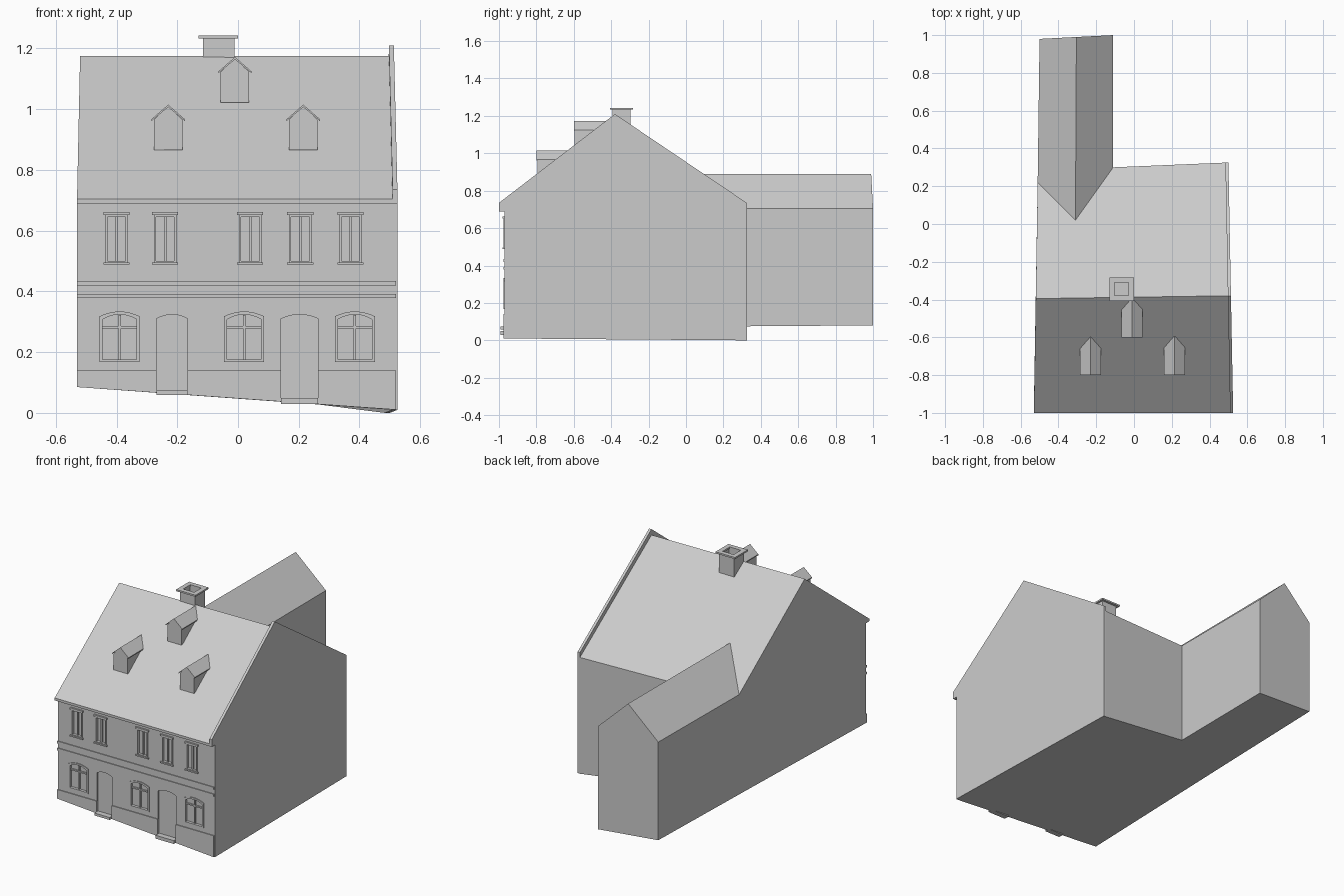
import bpy, bmesh, math

cube = bpy.data.objects.get("Cube")
if cube:
    bpy.data.objects.remove(cube, do_unlink=True)

GREY = (0.6, 0.6, 0.6, 1.0)
plaster = bpy.data.materials.new("plain grey")
plaster.use_nodes = True
plaster.diffuse_color = GREY
plaster.node_tree.nodes["Principled BSDF"].inputs["Base Color"].default_value = GREY

WALL = -0.97      # front wall plane
EAVE = 0.705      # eave height
RELIEF = 0.005    # raised trim
RECESS = 0.012    # depth of openings


def make(name, verts, faces):
    mesh = bpy.data.meshes.new(name)
    mesh.from_pydata(verts, [], faces)
    bm = bmesh.new()
    bm.from_mesh(mesh)
    bmesh.ops.recalc_face_normals(bm, faces=bm.faces)
    bm.to_mesh(mesh)
    bm.free()
    mesh.materials.append(plaster)
    obj = bpy.data.objects.new(name, mesh)
    bpy.context.collection.objects.link(obj)
    return obj


def loft(name, first, second):
    """Closed solid between two matching outlines."""
    n = len(first)
    sides = [(i, (i + 1) % n, n + (i + 1) % n, n + i) for i in range(n)]
    return make(name, first + second, [tuple(range(n)), tuple(range(n, 2 * n))] + sides)


def prism(name, outline, near, far):
    """Front outline (x, z) pushed along y."""
    return loft(name, [(x, near, z) for x, z in outline], [(x, far, z) for x, z in outline])


def box(name, x0, x1, y0, y1, z0, z1):
    return prism(name, [(x0, z0), (x1, z0), (x1, z1), (x0, z1)], y0, y1)


def arch(cx, half, bottom, spring, rise, steps=8):
    """Opening outline with a shallow arched head."""
    head = []
    for i in range(steps + 1):
        t = 1 - 2 * i / steps
        head.append((cx + half * t, spring + rise * (1 - t * t)))
    return [(cx - half, bottom), (cx + half, bottom)] + head


def surround(name, outer, inner):
    """Raised ring round an opening."""
    n = len(outer)
    verts = [(x, y, z) for ring, y in ((outer, WALL), (outer, WALL - RELIEF),
             (inner, WALL - RELIEF), (inner, WALL)) for x, z in ring]
    faces = [(a * n + i, a * n + (i + 1) % n, b * n + (i + 1) % n, b * n + i)
             for a, b in ((0, 1), (1, 2), (2, 3), (3, 0)) for i in range(n)]
    return make(name, verts, faces)


def side_x(y):
    """The right wall leans in towards the back."""
    return 0.525 - 0.019 * (y + 1)


def ground(x):
    """Sloping foot of the front wall."""
    return 0.085 - 0.071 * (x + 0.53)


def right(y, z):
    return (side_x(y) - 0.016, y, z)


# House body with rear wing, as named corners
p = dict(
    front_foot_l=(-0.53, WALL, 0.085), front_foot_r=right(WALL, 0.01),
    back_foot_r=right(0.325, 0), corner_foot=(-0.11, 0.3, 0.075),
    wing_foot_r=(-0.11, 1, 0.08), wing_foot_l=(-0.5, 0.98, 0.11),
    valley_foot=(-0.51, 0.22, 0.1),
    wall_top_l=(-0.53, WALL, 0.69), wall_top_r=right(WALL, 0.69),
    soffit_l=(-0.53, -1, 0.69), soffit_r=right(-1, 0.69),
    eave_l=(-0.53, -1, EAVE), eave_r=right(-1, EAVE),
    ridge_l=(-0.52, -0.395, 1.175), ridge_r=right(-0.38, 1.175),
    back_eave_r=right(0.325, EAVE), valley_r=(-0.11, 0.3, EAVE),
    valley_top=(-0.31, 0.02, 0.89), valley_l=(-0.51, 0.22, EAVE),
    wing_eave_r=(-0.11, 1, EAVE), wing_eave_l=(-0.5, 0.98, EAVE),
    wing_ridge=(-0.305, 0.99, 0.89))
order = list(p)
body_faces = [
    "front_foot_l front_foot_r back_foot_r corner_foot wing_foot_r wing_foot_l valley_foot",
    "front_foot_l front_foot_r wall_top_r wall_top_l",
    "wall_top_l wall_top_r soffit_r soffit_l",
    "soffit_l soffit_r eave_r eave_l",
    "eave_l eave_r ridge_r ridge_l",
    "front_foot_r back_foot_r back_eave_r ridge_r eave_r soffit_r wall_top_r",
    "front_foot_l wall_top_l soffit_l eave_l ridge_l valley_l valley_foot",
    "valley_foot valley_l wing_eave_l wing_foot_l",
    "wing_foot_l wing_eave_l wing_ridge wing_eave_r wing_foot_r",
    "wing_foot_r wing_eave_r valley_r corner_foot",
    "corner_foot valley_r back_eave_r back_foot_r",
    "ridge_l ridge_r back_eave_r valley_r valley_top valley_l",
    "valley_top valley_r wing_eave_r wing_ridge",
    "valley_top wing_ridge wing_eave_l valley_l"]
body = make("house_body", list(p.values()),
            [tuple(order.index(k) for k in f.split()) for f in body_faces])

# Right gable wall rising above the roof as a parapet
gable = [(WALL, 0.01), (WALL, 0.69), (-1, 0.69), (-1, 0.735),
         (-0.38, 1.21), (0.325, 0.735), (0.325, 0)]
loft("right_gable_wall", [(side_x(y), y, z) for y, z in gable],
     [right(y, z) for y, z in gable])

cutters = []


def cut(outline):
    cutters.append(prism("opening_cutter", outline, WALL - 0.05, WALL + RECESS))


# Ground floor windows with arched heads
for cx in (-0.39, 0.02, 0.385):
    hole = arch(cx, 0.056, 0.175, 0.308, 0.016)
    cut(hole)
    surround("lower_window_surround", arch(cx, 0.066, 0.168, 0.318, 0.016), hole)
    y0, y1 = WALL + 0.003, WALL + RECESS
    box("lower_window_mullion", cx - 0.004, cx + 0.004, y0, y1, 0.175, 0.322)
    box("lower_window_transom", cx - 0.056, cx + 0.056, y0, y1, 0.278, 0.286)

# Upper floor windows with sills and head mouldings
for cx in (-0.4, -0.24, 0.04, 0.205, 0.37):
    hole = arch(cx, 0.03, 0.5, 0.645, 0, 2)
    cut(hole)
    surround("upper_window_surround", arch(cx, 0.037, 0.495, 0.652, 0, 2), hole)
    box("upper_window_mullion", cx - 0.004, cx + 0.004, WALL + 0.003, WALL + RECESS, 0.5, 0.645)
    box("upper_window_sill", cx - 0.043, cx + 0.043, WALL - 0.01, WALL, 0.488, 0.496)
    box("upper_window_head", cx - 0.043, cx + 0.043, WALL - 0.01, WALL, 0.652, 0.662)

# Doors and their steps
doors = [(-0.217, 0.051, 0.07), (0.203, 0.061, 0.045)]
for cx, half, foot in doors:
    cut(arch(cx, half, foot, 0.31, 0.014))
    box("door_step", cx - half, cx + half, WALL - 0.022, WALL + RECESS,
        ground(cx + half), foot + 0.004)

# Cut all openings into the front wall
bpy.context.view_layer.objects.active = body
for cutter in cutters:
    mod = body.modifiers.new("opening", "BOOLEAN")
    mod.operation = "DIFFERENCE"
    mod.solver = "EXACT"
    mod.object = cutter
    bpy.ops.object.modifier_apply(modifier=mod.name)
    bpy.data.objects.remove(cutter, do_unlink=True)

# Plinth between the doors, and string courses between the floors
stops = [-0.53] + [cx + s * half for cx, half, foot in doors for s in (-1, 1)] + [0.52]
for a, b in zip(stops[::2], stops[1::2]):
    prism("plinth", [(a, ground(a)), (b, ground(b)), (b, 0.14), (a, 0.14)], WALL - RELIEF, WALL)
for z in (0.378, 0.42):
    box("string_course", -0.53, 0.52, WALL - RELIEF, WALL, z, z + 0.014)

# Roof dormers
for cx, front, foot in ((-0.23, -0.795, 0.865), (0.215, -0.795, 0.865), (-0.01, -0.595, 1.022)):
    w, lip, eave, top = 0.047, 0.055, foot + 0.1, foot + 0.15
    prism("dormer_body", [(cx - w, foot), (cx + w, foot), (cx + w, eave), (cx, top - 0.004),
                          (cx - w, eave)], front, front + 0.2)
    prism("dormer_roof", [(cx - lip, eave - 0.004), (cx, top - 0.008), (cx + lip, eave - 0.004),
                          (cx + lip, eave + 0.002), (cx, top), (cx - lip, eave + 0.002)],
          front - 0.005, front + 0.2)


# Chimney: hollow stack and cap
def hollow_box(name, outer, z0, z1, wall, depth):
    obj = box(name, *outer, z0, z1)
    bm = bmesh.new()
    bm.from_mesh(obj.data)
    top = max(bm.faces, key=lambda f: f.calc_center_median().z)
    bmesh.ops.inset_region(bm, faces=[top], thickness=wall)
    pit = bmesh.ops.extrude_discrete_faces(bm, faces=[top])["faces"][0]
    for v in pit.verts:
        v.co.z -= depth
    bm.to_mesh(obj.data)
    bm.free()
    return obj


hollow_box("chimney_stack", (-0.115, -0.012, -0.393, -0.298), 1.0, 1.234, 0.014, 0.06)
cx, cy = -0.065, -0.345
rings = [[(cx + sx * (a - 0.001), cy + sy * b) for sx, sy in ((-1, -1), (1, -1), (1, 1), (-1, 1))]
         for a, b in ((0.066, 0.062), (0.038, 0.034))]
cap_verts = [(x, y, z) for ring, z in ((0, 1.233), (0, 1.243), (1, 1.243), (1, 1.233))
             for x, y in rings[ring]]
make("chimney_cap", cap_verts,
     [(a * 4 + i, a * 4 + (i + 1) % 4, b * 4 + (i + 1) % 4, b * 4 + i)
      for a, b in ((0, 1), (1, 2), (2, 3), (3, 0)) for i in range(4)])
